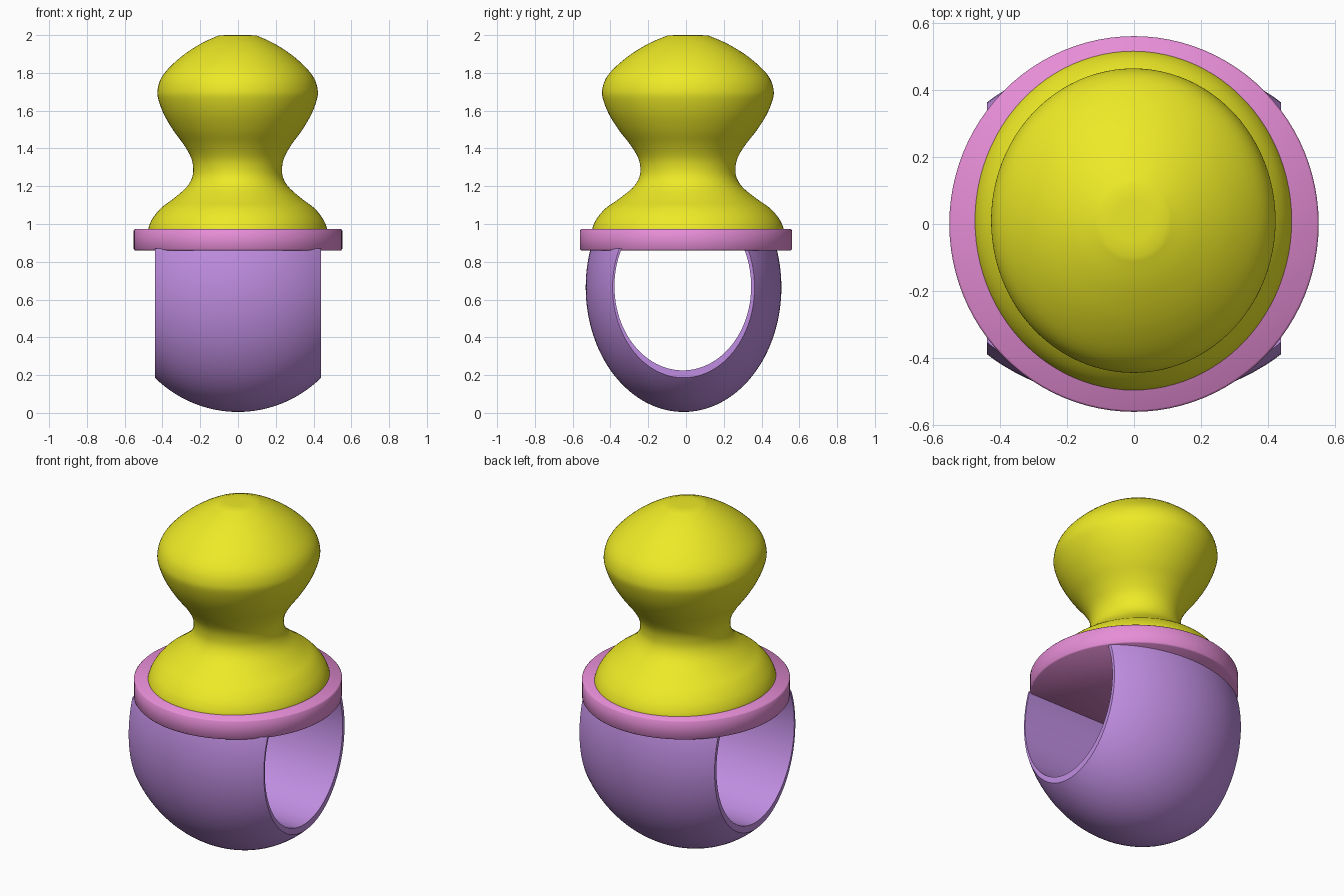
import bpy, bmesh, math
from mathutils import Matrix

if "Cube" in bpy.data.objects:
    bpy.data.objects.remove(bpy.data.objects["Cube"])


def material(name, rgb):
    m = bpy.data.materials.new(name)
    m.diffuse_color = (*rgb, 1)
    m.use_nodes = True
    m.node_tree.nodes["Principled BSDF"].inputs["Base Color"].default_value = m.diffuse_color
    return m


def finish(obj, mat, angle=35):
    obj.data.materials.append(mat)
    bpy.ops.object.select_all(action='DESELECT')
    obj.select_set(True)
    bpy.context.view_layer.objects.active = obj
    bpy.ops.object.shade_smooth_by_angle(angle=math.radians(angle))


def spline(points, steps=4):
    """Smooth curve through the given (radius, height) points."""
    out = []
    for i in range(len(points) - 1):
        p = [points[max(0, min(len(points) - 1, i + k))] for k in (-1, 0, 1, 2)]
        for s in range(steps):
            t = s / steps
            out.append([0.5 * (2 * b + (c - a) * t + (2 * a - 5 * b + 4 * c - d) * t * t
                               + (3 * b - a - 3 * c + d) * t ** 3) for a, b, c, d in zip(*p)])
    return out + [list(points[-1])]


def lathe(name, profile, scale_y=1, y=0, x=0, sides=96):
    """Revolve a profile about z and cap both ends."""
    bm = bmesh.new()
    rings = []
    for r, z in profile:
        angles = [2 * math.pi * i / sides for i in range(sides)]
        rings.append([bm.verts.new((x + r * math.cos(a), y + r * scale_y * math.sin(a), z)) for a in angles])
    for lo, hi in zip(rings, rings[1:]):
        for i in range(sides):
            j = (i + 1) % sides
            bm.faces.new((lo[i], lo[j], hi[j], hi[i]))
    bm.faces.new(rings[0][::-1])
    bm.faces.new(rings[-1])
    return link(name, bm)


def link(name, bm):
    me = bpy.data.meshes.new(name)
    bm.to_mesh(me)
    bm.free()
    obj = bpy.data.objects.new(name, me)
    bpy.context.collection.objects.link(obj)
    return obj


def boolean(obj, cutter, operation):
    mod = obj.modifiers.new(operation, 'BOOLEAN')
    mod.object, mod.operation, mod.solver = cutter, operation, 'EXACT'
    bpy.context.view_layer.objects.active = obj
    bpy.ops.object.modifier_apply(modifier=mod.name)
    bpy.data.objects.remove(cutter)


yellow = material("yellow", (0.85, 0.82, 0.02))
pink = material("pink", (0.80, 0.27, 0.68))
purple = material("purple", (0.53, 0.27, 0.76))

# Finger loop: egg shape trimmed flat at the sides, with an oval hole along x
bm = bmesh.new()
bmesh.ops.create_uvsphere(bm, u_segments=96, v_segments=64, radius=1)
bmesh.ops.transform(bm, verts=bm.verts, matrix=Matrix.Translation((0, -0.013, 0.665))
                    @ Matrix.Diagonal((0.64, 0.518, 0.66, 1)))
loop = link("finger_loop", bm)

bm = bmesh.new()
bmesh.ops.create_cube(bm, size=1)
bmesh.ops.transform(bm, verts=bm.verts, matrix=Matrix.Translation((0, 0, 0.37))
                    @ Matrix.Diagonal((0.88, 2, 1, 1)))
trim = link("trim_box", bm)
trim.hide_render = True
boolean(loop, trim, 'INTERSECT')

bm = bmesh.new()
bmesh.ops.create_cone(bm, cap_ends=True, segments=96, radius1=1, radius2=1, depth=2)
bmesh.ops.transform(bm, verts=bm.verts, matrix=Matrix.Translation((0, -0.017, 0.67))
                    @ Matrix.Diagonal((1, 0.362, 0.445, 1)) @ Matrix.Rotation(math.pi / 2, 4, 'Y'))
hole = link("hole_cutter", bm)
hole.hide_render = True
boolean(loop, hole, 'DIFFERENCE')
finish(loop, purple)

# Flat collar disc with softened rim
collar = lathe("collar", [(0.546, 0.86), (0.552, 0.867), (0.552, 0.966), (0.546, 0.973)], 1.017)
finish(collar, pink, 50)

# Knob: flared base, narrow neck and rounded head
profile = [(0.473, 0.95), (0.472, 0.98), (0.45, 1.03), (0.405, 1.085), (0.345, 1.13),
           (0.275, 1.19), (0.243, 1.24), (0.235, 1.29), (0.246, 1.35), (0.285, 1.42),
           (0.34, 1.495), (0.39, 1.58), (0.42, 1.66), (0.424, 1.71), (0.406, 1.77),
           (0.36, 1.83), (0.28, 1.9), (0.185, 1.96), (0.10, 1.998)]
knob = lathe("knob", spline(profile) + [(0.06, 2.0)], 1.07, 0.01, -0.002)
finish(knob, yellow)
